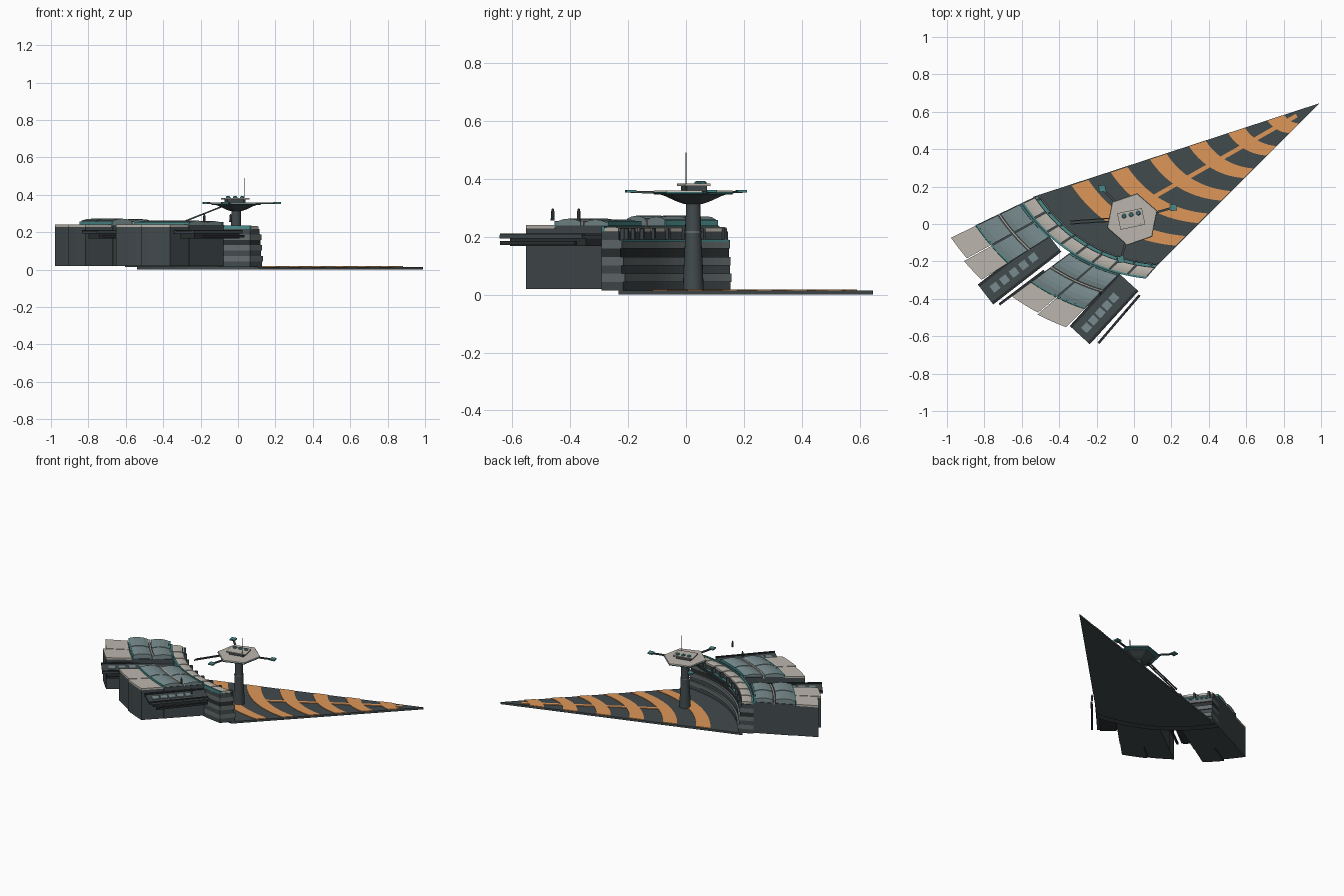
import bpy, bmesh, math
from mathutils import Vector, Matrix

if "Cube" in bpy.data.objects:
    bpy.data.objects.remove(bpy.data.objects["Cube"])

def mat(name, r, g, b):
    m = bpy.data.materials.new(name)
    m.diffuse_color = (r, g, b, 1)
    m.use_nodes = True
    m.node_tree.nodes["Principled BSDF"].inputs["Base Color"].default_value = m.diffuse_color
    return m

DARK = mat("dark_slate", .055, .07, .075)
BLACK = mat("near_black", .025, .03, .032)
GREY = mat("mid_grey", .13, .15, .155)
BEIGE = mat("beige", .50, .47, .42)
GLASS = mat("grey_glass", .19, .26, .27)
TEAL = mat("teal", .07, .25, .25)
ORANGE = mat("orange", .73, .31, .10)

APEX = Vector((.99, .645))
L0, R0 = Vector((-.51, .155)), Vector((.13, -.215))
L1, R1 = Vector((-1.0, -.08)), Vector((-.22, -.62))
OUT = Vector((-.53, -.85))

def stand(t, u):
    """t: inner to outer edge of the building, u: left to right along the arc."""
    return L0.lerp(L1, t).lerp(R0.lerp(R1, t), u) + OUT * (.09 * 4 * u * (1 - u))

def deck(s, u):
    """s: 0 at the tip of the deck, 1 at the building."""
    return APEX + (stand(0, u) - APEX) * s

def finish(bm, name, m, smooth=False):
    bmesh.ops.recalc_face_normals(bm, faces=bm.faces)
    me = bpy.data.meshes.new(name)
    bm.to_mesh(me)
    bm.free()
    ob = bpy.data.objects.new(name, me)
    bpy.context.collection.objects.link(ob)
    me.materials.append(m)
    if smooth:
        bpy.context.view_layer.objects.active = ob
        ob.select_set(True)
        bpy.ops.object.shade_smooth_by_angle(angle=math.radians(35))
        ob.select_set(False)
    return ob

def block(name, t0, t1, u0, u1, z0, z1, m, crown=0.0, f=stand):
    """Curved slab over a patch of the plan."""
    bm = bmesh.new()
    nu = max(2, round((u1 - u0) * 24))
    nt = 4 if crown else 1
    bmesh.ops.create_grid(bm, x_segments=nu, y_segments=nt, size=.5)
    low = bmesh.ops.extrude_face_region(bm, geom=bm.faces[:], use_keep_orig=True)["geom"]
    low = {v for v in low if isinstance(v, bmesh.types.BMVert)}
    for v in bm.verts:
        a, b = v.co.y + .5, v.co.x + .5
        p = f(t0 + (t1 - t0) * a, u0 + (u1 - u0) * b)
        z = z0 if v in low else z1 + crown * 4 * a * (1 - a)
        v.co = (p.x, p.y, z)
    return finish(bm, name, m)

def box(name, c, size, m, ang=0.0):
    bm = bmesh.new()
    bmesh.ops.create_cube(bm, size=1, matrix=Matrix.Translation(c) @ Matrix.Rotation(ang, 4, 'Z')
                          @ Matrix.Diagonal((*size, 1)))
    return finish(bm, name, m)

def lathe(name, c, prof, n, m, rot=0.0, smooth=False):
    """Stacked rings from (radius, z) pairs, capped at both ends."""
    bm = bmesh.new()
    rings = [[bm.verts.new((c[0] + r * math.cos(rot + k * math.tau / n),
                            c[1] + r * math.sin(rot + k * math.tau / n), z)) for k in range(n)]
             for r, z in prof]
    for a, b in zip(rings, rings[1:]):
        for k in range(n):
            bm.faces.new((a[k], a[(k + 1) % n], b[(k + 1) % n], b[k]))
    bm.faces.new(rings[0])
    bm.faces.new(rings[-1])
    return finish(bm, name, m, smooth)

def beam(name, a, b, w, h, m):
    a, b = Vector(a), Vector(b)
    q = (b - a).to_track_quat('X', 'Z').to_matrix().to_4x4()
    bm = bmesh.new()
    bmesh.ops.create_cube(bm, size=1, matrix=Matrix.Translation((a + b) / 2) @ q
                          @ Matrix.Diagonal(((b - a).length, w, h, 1)))
    return finish(bm, name, m)

# Triangular deck with orange arcs and centre line
block("deck", .0005, 1.02, 0, 1, 0, .014, DARK, f=deck)
for i in range(6):
    s = .125 + .14 * i
    block(f"deck_stripe_{i}", s, s + .06, .01, .99, .013, .018, ORANGE, f=deck)
beam("deck_centre_line", (.87, .58, .015), (.08, .13, .015), .022, .006, ORANGE)

# Inner facade: stacked tiers leaning back
tiers = [DARK, GREY, DARK, GREY, BLACK, GREY, DARK]
for i, m in enumerate(tiers):
    t = -.015 + .006 * i + (.02 if m is not GREY else 0)
    block(f"facade_tier_{i}", t, .19, 0, 1, .014 + .029 * i, .014 + .029 * (i + 1), m)
block("facade_teal_strip", .008, .1, .01, .99, .182, .190, TEAL)
for i in range(9):
    u = .02 + i * .1175
    block(f"facade_post_{i}", .0, .035, u, u + .014, .19, .228, DARK)

# Front roof row
for i in range(8):
    block(f"front_roof_{i}", .045, .165, i / 8 + .006, (i + 1) / 8 - .006, .215, .230, BEIGE, .004)
block("front_roof_rim", .165, .19, 0, 1, .21, .236, TEAL)

# Two wings behind the facade, each with body, trims and roof panels
wings = [("left_wing", 0, .29, .96, .012), ("right_wing", .465, .83, .93, .002)]
for name, u0, u1, tend, lift in wings:
    um = (u0 + u1) / 2
    block(f"{name}_body", .18, .68, u0, u1, .02, .238, DARK)
    for k, (a, b) in enumerate(((u0, um), (um, u1))):
        e = tend + (.04 * k if u0 == 0 else .02 * k)
        block(f"{name}_rear_body_{k}", .67, e, a + .003, b - .003, .02, .228, DARK)
        block(f"{name}_rear_roof_{k}", .69, e, a + .003, b - .003, .228, .240, BEIGE)
        for r, (t0, t1) in enumerate(((.21, .42), (.45, .67))):
            block(f"{name}_glass_{r}_{k}", t0, t1, a + .004, b - .004, .235,
                  .247 + lift + .003 * r, GLASS, .010)
    for r, t in enumerate((.19, .425, .67)):
        block(f"{name}_trim_{r}", t, t + .018, u0, u1, .23, .252 + lift / 2, BEIGE if r == 1 else TEAL)

# Docking arms with pale squares, an under-slab and a side rail
arms = [("left_arm", (-.43, -.095), (-.794, -.377), .135),
        ("right_arm", (-.03, -.31), (-.29, -.594), .145)]
for name, a, b, w in arms:
    a, b = Vector(a), Vector(b)
    d = (b - a).normalized()
    n = Vector((-d.y, d.x))
    beam(f"{name}_slab", (*a, .199), (*b, .199), w, .012, DARK)
    beam(f"{name}_under_slab", (*a, .18), (*(b - d * .03), .18), w * .72, .026, BLACK)
    for side in (-1, 1):
        o = n * side * (w / 2 - .008)
        beam(f"{name}_edge_{side}", (*(a + o), .206), (*(b + o), .206), .014, .010, BLACK)
    for i in range(5):
        p = a.lerp(b, .30 + .14 * i)
        box(f"{name}_pad_{i}", (p.x, p.y, .206), (.042, .042, .006), GLASS, math.atan2(d.y, d.x))
beam("left_arm_rail", (-.72, -.43, .178), (-.48, -.25, .178), .013, .013, BLACK)
beam("right_arm_rail", (-.19, -.637, .178), (.03, -.38, .178), .013, .013, BLACK)

# Tower column and hexagonal platform
C = (-.01, .025)
hexrot = math.radians(19)
lathe("tower_column", C, [(.036, .014), (.033, .10), (.027, .21), (.025, .32)], 20, DARK, smooth=True)
lathe("tower_ring", C, [(.030, .212), (.030, .219)], 20, GREY, smooth=True)
lathe("platform_underside", C, [(.03, .312), (.055, .32), (.10, .340), (.13, .350)], 6, DARK, hexrot)
lathe("platform_rim", C, [(.137, .346), (.142, .350), (.142, .354)], 6, TEAL, hexrot)
lathe("platform_top", C, [(.140, .354), (.138, .359)], 6, BEIGE, hexrot)
tilt = math.radians(12)
box("cabin_base", (-.015, .027, .367), (.10, .07, .018), DARK, tilt)
box("cabin_roof", (-.015, .027, .379), (.135, .09, .007), BEIGE, tilt)
for i in (-1, 0, 1):
    lathe(f"cabin_vent_{i}", (-.015 + .038 * i, .05 + .008 * i),
          [(.012, .382), (.012, .388), (.007, .392)], 12, TEAL, smooth=True)
lathe("antenna", (.033, .0), [(.0025, .355), (.0015, .49)], 6, DARK)

# Three outrigger pads around the platform
for i, (x, y) in enumerate(((-.17, .19), (.21, .088), (-.07, -.19))):
    beam(f"outrigger_{i}", (*C, .352), (x, y, .354), .012, .008, DARK)
    box(f"outrigger_pad_{i}", (x, y, .356), (.035, .035, .009), TEAL, math.radians(8))

# Sloping double gangway from platform to roof
for side in (-.008, .008):
    beam(f"gangway_{side}", (-.09, .025 + side, .335), (-.34, .008 + side, .236), .006, .008, DARK)

# Small roof beacons
for i, (x, y) in enumerate(((-.18, -.37), (-.04, -.46))):
    lathe(f"beacon_{i}", (x, y), [(.007, .255), (.006, .285), (.003, .297)], 8, DARK)
